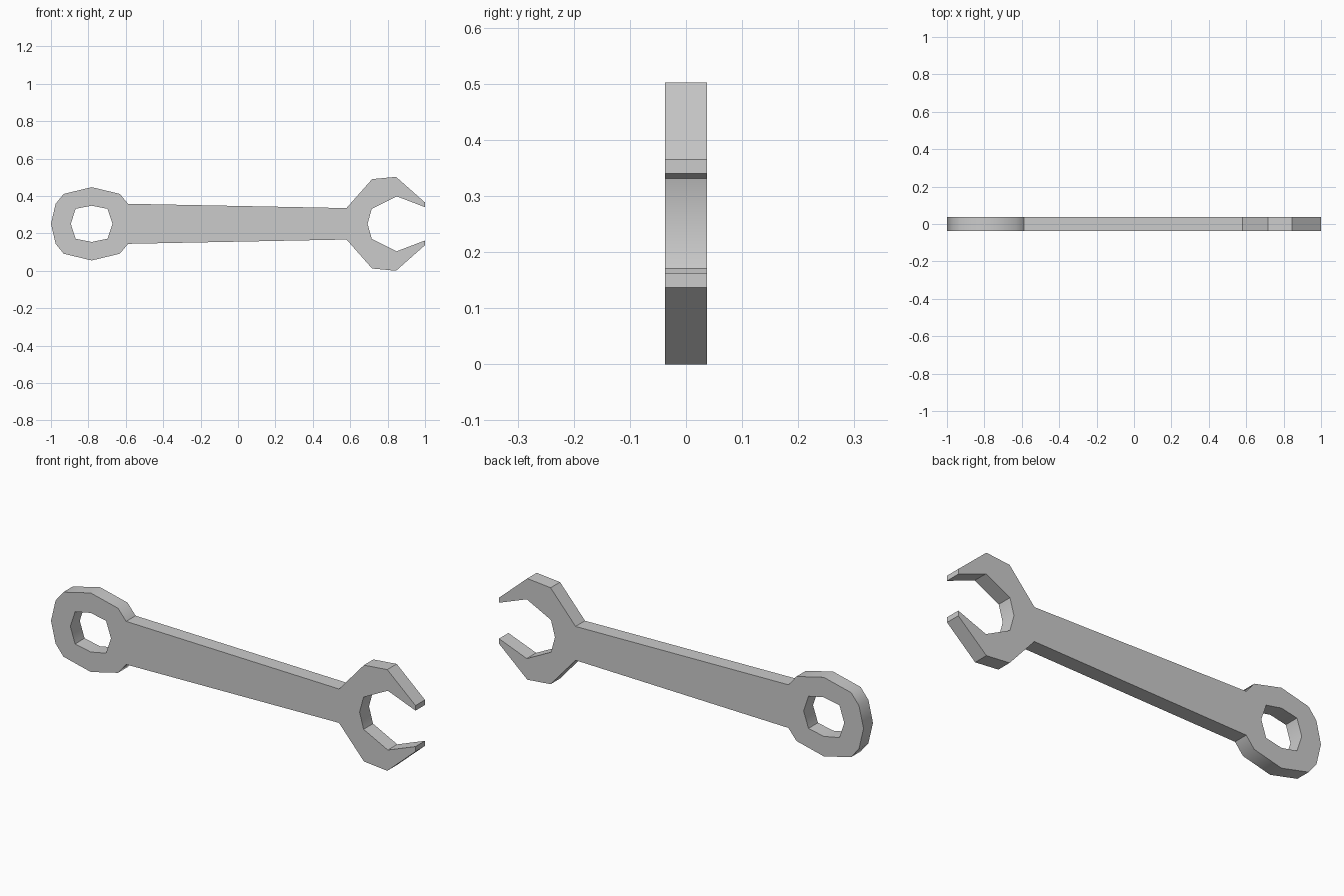
import bpy, bmesh, math

if "Cube" in bpy.data.objects:
    bpy.data.objects.remove(bpy.data.objects["Cube"])

MID, HALF = 0.251, 0.037   # height of the mirror axis, half thickness

# Upper half outline as (x, height above axis): ring end, handle, open jaw
outer = [(-1, 0), (-0.975, 0.107), (-0.932, 0.16), (-0.782, 0.196),
         (-0.632, 0.16), (-0.588, 0.107), (0.58, 0.084), (0.717, 0.239),
         (0.845, 0.251), (1, 0.114), (1, 0.089), (0.848, 0.147),
         (0.715, 0.08), (0.693, 0)]
# Upper half of the ring's hole
hole = [(-0.894, 0), (-0.868, 0.08), (-0.782, 0.097), (-0.698, 0.08), (-0.671, 0)]


def mirrored(half):
    return half + [(x, -h) for x, h in reversed(half[1:-1])]


bm = bmesh.new()
edges = []
for loop in (mirrored(outer), mirrored(hole)):
    vs = [bm.verts.new((x, -HALF, MID + h)) for x, h in loop]
    edges += [bm.edges.new((vs[i], vs[(i + 1) % len(vs)])) for i in range(len(vs))]

# Fill the flat face around the hole, then extrude it to thickness
bmesh.ops.triangle_fill(bm, edges=edges, use_beauty=True, use_dissolve=False)
ext = bmesh.ops.extrude_face_region(bm, geom=bm.faces[:], use_keep_orig=True)
bmesh.ops.translate(bm, vec=(0, 2 * HALF, 0),
                    verts=[g for g in ext["geom"] if isinstance(g, bmesh.types.BMVert)])
bmesh.ops.recalc_face_normals(bm, faces=bm.faces[:])

mesh = bpy.data.meshes.new("wrench")
bm.to_mesh(mesh)
bm.free()
wrench = bpy.data.objects.new("wrench", mesh)
bpy.context.collection.objects.link(wrench)

# Soften the shallow corners of the rim, keep the others crisp
bpy.context.view_layer.objects.active = wrench
wrench.select_set(True)
bpy.ops.object.shade_smooth_by_angle(angle=math.radians(40))
